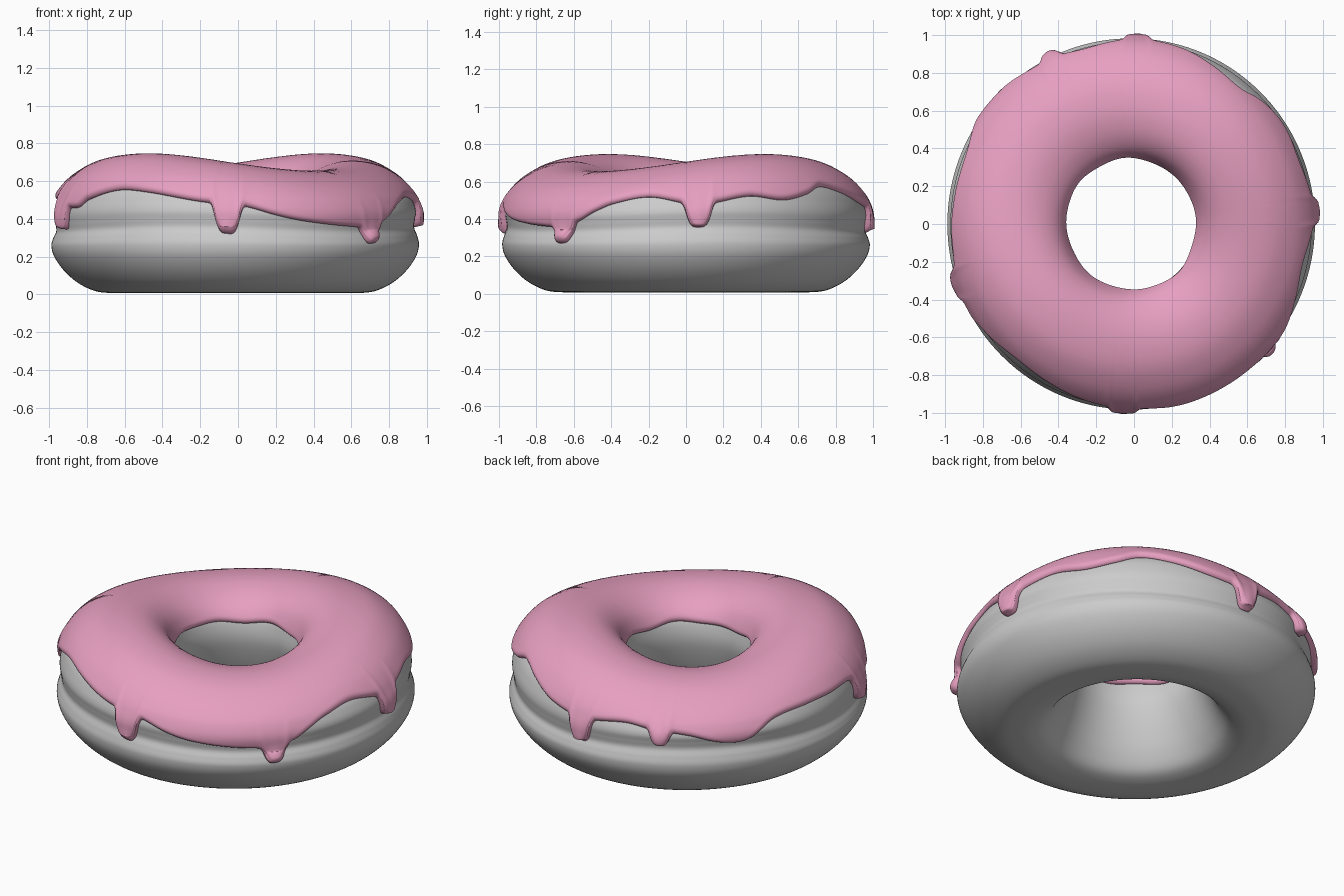
import bpy
import bmesh
from math import sin, cos, radians, sqrt, exp, pi, hypot

if "Cube" in bpy.data.objects:
    bpy.data.objects.remove(bpy.data.objects["Cube"])

CX, CY = -0.015, 0.0
SY = 1.01   # slightly longer front to back
# Dough cross-section (radius, height), from bottom, up the hole wall, over the top, down outside
PROFILE = [(.65, .008), (.57, .014), (.50, .045), (.445, .12), (.40, .22), (.368, .32),
           (.353, .40), (.357, .47), (.376, .54), (.42, .605), (.50, .652), (.61, .672),
           (.74, .655), (.85, .597), (.917, .53), (.946, .475), (.957, .43), (.951, .385),
           (.947, .345), (.963, .305), (.973, .26), (.957, .20), (.905, .125), (.83, .06), (.74, .018)]
# Outer icing edge (degrees, height) and drips (degrees, length, half width)
EDGE = [(-180, .50), (-170, .50), (-160, .47), (-150, .46), (-145, .50), (-132, .55), (-120, .54),
        (-101, .49), (-87, .465), (-77, .42), (-68, .39), (-54, .365), (-42, .36), (-36, .39),
        (-30, .44), (-24, .48), (-12, .515), (4, .475), (21, .52), (33, .50), (43, .53), (51, .57),
        (62, .54), (75, .485), (88, .46), (104, .484), (113, .465), (125, .443), (142, .39),
        (155, .48), (170, .50)]
DRIPS = [(-161, .125, 4.6), (-92.5, .155, 4.1), (-42, .09, 3.8), (4, .12, 4.1),
         (88, .135, 3.8), (116, .07, 3.3)]
THICK = 0.028


def catmull(a, b, c, d, t):
    return 0.5 * (2 * b + (c - a) * t + (2 * a - 5 * b + 4 * c - d) * t * t
                  + (3 * b - a - 3 * c + d) * t ** 3)


def smooth_loop(pts, n):
    m = len(pts)
    return [tuple(catmull(*[pts[(i + k) % m][ax] for k in (-1, 0, 1, 2)], j / n) for ax in (0, 1))
            for i in range(m) for j in range(n)]


BASE = smooth_loop(PROFILE, 8)


def section(deg):
    """Dough section at an angle: the top rises and dips twice round the ring."""
    a = radians(deg)
    lift = 0.046 * cos(2 * (a - radians(42)))
    crease = 0.012 * sin(3 * a + 1)
    out = []
    for r, z in BASE:
        lo = .45 if r < .5 else .36
        u = min(max((z - lo) / (.67 - lo), 0), 1)
        w = exp(-((z - .36) / .09) ** 2) if r > .8 else 0
        out.append((r, z + lift * u * u * (3 - 2 * u) + crease * w))
    return out


def knot(i):
    n = len(EDGE)
    return EDGE[i % n][0] + 360 * (i // n), EDGE[i % n][1]


def turn(deg, c):
    return abs((deg - c + 180) % 360 - 180)


def edge(deg):
    """Height of the outer icing rim: smooth base curve minus the drips."""
    deg = (deg + 180) % 360 - 180
    i = max(k for k in range(len(EDGE)) if EDGE[k][0] <= deg)
    p, a, b, q = [knot(i + k) for k in (-1, 0, 1, 2)]
    h = b[0] - a[0]
    t = (deg - a[0]) / h
    ma = (b[1] - p[1]) / (b[0] - p[0]) * h
    mb = (q[1] - a[1]) / (q[0] - a[0]) * h
    z = ((2 * t**3 - 3 * t * t + 1) * a[1] + (t**3 - 2 * t * t + t) * ma
         + (3 * t * t - 2 * t**3) * b[1] + (t**3 - t * t) * mb)
    return z - sum(d * exp(-(turn(deg, c) / w) ** 4.5) for c, d, w in DRIPS)


def inner_edge(deg):
    a = radians(deg)
    return .503 + .006 * sin(5 * a) + .005 * sin(8 * a + 1)


def ring_mesh(name, rings):
    """Join closed cross-sections placed round the z axis."""
    n, m = len(rings), len(rings[0])
    verts, faces = [], []
    for i, ring in enumerate(rings):
        a = 2 * pi * i / n
        verts += [(CX + r * cos(a), CY + r * sin(a) * SY, z) for r, z in ring]
    for i in range(n):
        for j in range(m):
            k, l = (i + 1) % n, (j + 1) % m
            faces.append((i * m + j, i * m + l, k * m + l, k * m + j))
    me = bpy.data.meshes.new(name)
    me.from_pydata(verts, [], faces)
    bm = bmesh.new()
    bm.from_mesh(me)
    bmesh.ops.recalc_face_normals(bm, faces=bm.faces)
    for f in bm.faces:
        f.smooth = True
    bm.to_mesh(me)
    bm.free()
    ob = bpy.data.objects.new(name, me)
    bpy.context.collection.objects.link(ob)
    return ob


# Dough ring
ring_mesh("dough", [section(i * 360 / 160) for i in range(160)])


def cross(sec, level, lo, hi):
    """Fractional index where the section passes the given height."""
    for i in range(lo, hi):
        z0, z1 = sec[i][1], sec[i + 1][1]
        if (z0 - level) * (z1 - level) <= 0 and z0 != z1:
            return i + (level - z0) / (z1 - z0)
    return hi


def at(sec, s):
    """Point and outward normal at a fractional index."""
    i = int(s)
    f = s - i
    p, q = sec[i], sec[i + 1]
    pos = (p[0] + (q[0] - p[0]) * f, p[1] + (q[1] - p[1]) * f)
    t = []
    for ax in (0, 1):
        d0 = sec[i + 2][ax] - sec[i - 2][ax]
        d1 = sec[i + 3][ax] - sec[i - 1][ax]
        t.append(d0 + (d1 - d0) * f)
    L = hypot(*t)
    return pos, (-t[1] / L, t[0] / L)


# Icing shell following the dough, with rounded rims and drips
N, ROWS, BACK = 720, 56, 16
STEP = radians(360 / N) * .97
top = 11 * 8
rim = [edge(i * 360 / N) for i in range(N)]
rings = []
for i in range(N):
    deg = i * 360 / N
    sec = section(deg)
    s0 = cross(sec, inner_edge(deg), 5 * 8, top)
    s1 = cross(sec, rim[i], top + 4, 21 * 8)
    swell = sum(exp(-(turn(deg, c) / (w * .9)) ** 2) for c, d, w in DRIPS)
    ring = []
    for j in range(ROWS + 1):
        s = s0 + (s1 - s0) * (.5 - .5 * cos(pi * j / ROWS))
        (r, z), (nx, nz) = at(sec, s)
        extra = 0
        if s > top:
            # distance to the nearest point of the rim, so drip sides are rounded too
            d = min(hypot(k * STEP, max(z - rim[(i + k) % N], 0)) for k in range(-6, 7))
            extra = .022 * swell * exp(-((z - rim[i] - .03) / .075) ** 2)
        else:
            d = max(z - inner_edge(deg), 0)
        k = min(d / .026, 1)
        off = (THICK + extra) * sqrt(1 - (1 - k) ** 2) + .001
        ring.append((r + nx * off, z + nz * off))
    for j in range(BACK - 1, 0, -1):
        (r, z), (nx, nz) = at(sec, s0 + (s1 - s0) * j / BACK)
        ring.append((r - nx * .004, z - nz * .004))
    rings.append(ring)
icing = ring_mesh("icing", rings)

pink = bpy.data.materials.new("pink_icing")
pink.diffuse_color = (0.80, 0.35, 0.53, 1)
pink.use_nodes = True
pink.node_tree.nodes["Principled BSDF"].inputs["Base Color"].default_value = pink.diffuse_color
icing.data.materials.append(pink)
